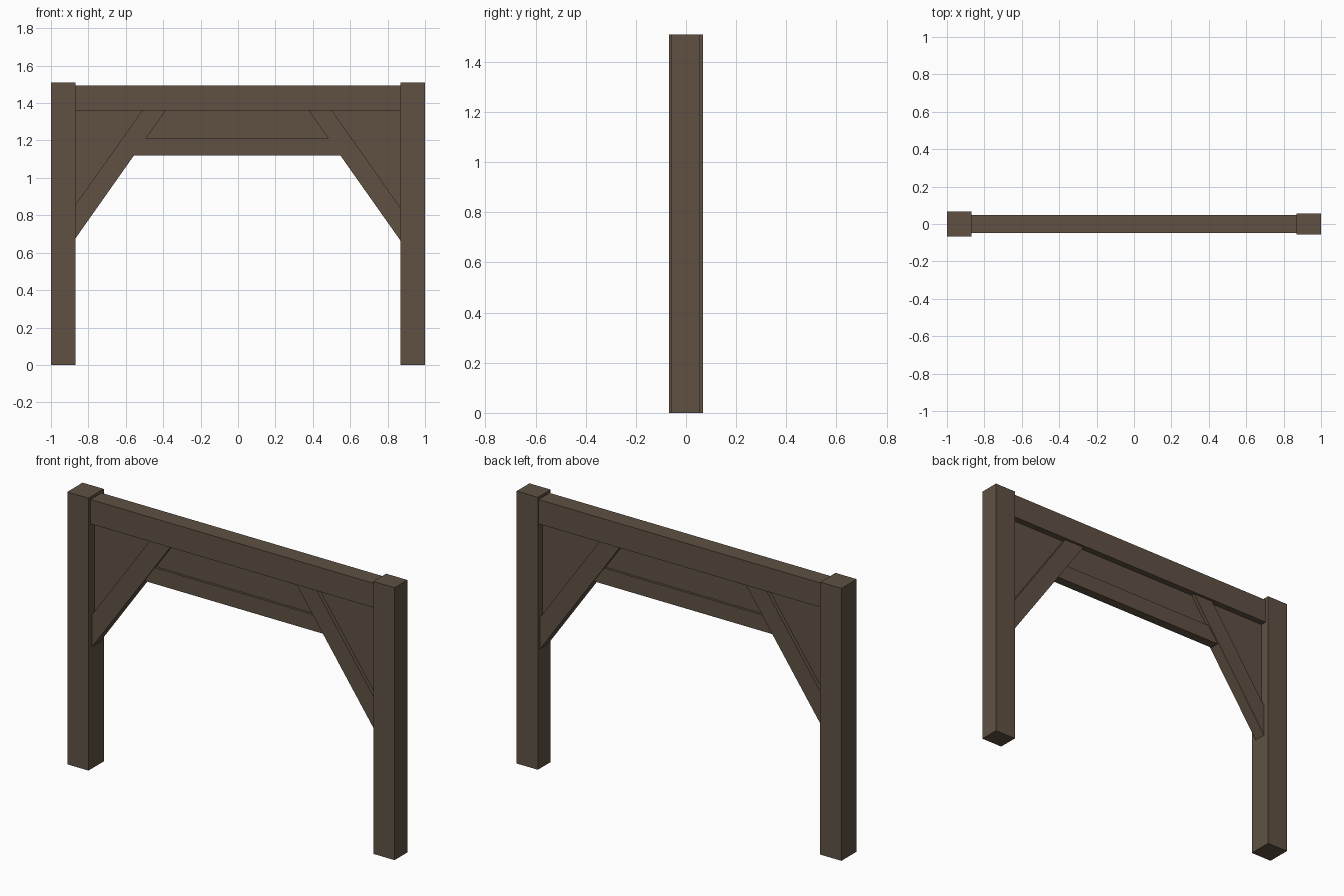
import bpy

if "Cube" in bpy.data.objects:
    bpy.data.objects.remove(bpy.data.objects["Cube"])

wood = bpy.data.materials.new("weathered_brown_wood")
wood.diffuse_color = (0.115, 0.083, 0.056, 1.0)
wood.use_nodes = True
wood.node_tree.nodes["Principled BSDF"].inputs["Base Color"].default_value = wood.diffuse_color


def slab(name, outline, y0, y1):
    """Extrude an x-z outline (counter-clockwise seen from the front) from y0 to y1."""
    n = len(outline)
    verts = [(x, y0, z) for x, z in outline] + [(x, y1, z) for x, z in outline]
    faces = [tuple(range(n)), tuple(range(2 * n - 1, n - 1, -1))]
    faces += [(i, i + n, (i + 1) % n + n, (i + 1) % n) for i in range(n)]
    mesh = bpy.data.meshes.new(name)
    mesh.from_pydata(verts, [], faces)
    mesh.materials.append(wood)
    obj = bpy.data.objects.new(name, mesh)
    bpy.context.collection.objects.link(obj)
    return obj


def box(name, x0, x1, y0, y1, z0, z1):
    return slab(name, [(x0, z0), (x1, z0), (x1, z1), (x0, z1)], y0, y1)


# Upright posts: the left one is slightly deeper
box("left_post", -1.0, -0.87, -0.067, 0.067, 0, 1.51)
box("right_post", 0.87, 1.0, -0.057, 0.055, 0, 1.51)

# Top beam
box("top_beam", -0.87, 0.87, -0.048, 0.048, 1.36, 1.495)

# Diagonal braces
slab("left_brace", [(-0.87, 0.675), (-0.387, 1.36), (-0.513, 1.36), (-0.87, 0.855)],
     -0.034, 0.034)
slab("right_brace", [(0.87, 0.663), (0.87, 0.838), (0.503, 1.36), (0.378, 1.36)],
     -0.034, 0.034)

# Lower rail between the braces
slab("lower_rail", [(-0.556, 1.12), (0.55, 1.12), (0.486, 1.21), (-0.493, 1.21)],
     -0.026, 0.026)

# Thin infill panels: two corners and the centre
slab("left_corner_panel", [(-0.87, 0.855), (-0.513, 1.36), (-0.87, 1.36)], -0.013, 0.013)
slab("right_corner_panel", [(0.87, 0.838), (0.87, 1.36), (0.503, 1.36)], -0.013, 0.013)
slab("centre_panel", [(-0.493, 1.21), (0.486, 1.21), (0.378, 1.36), (-0.387, 1.36)],
     -0.013, 0.013)
